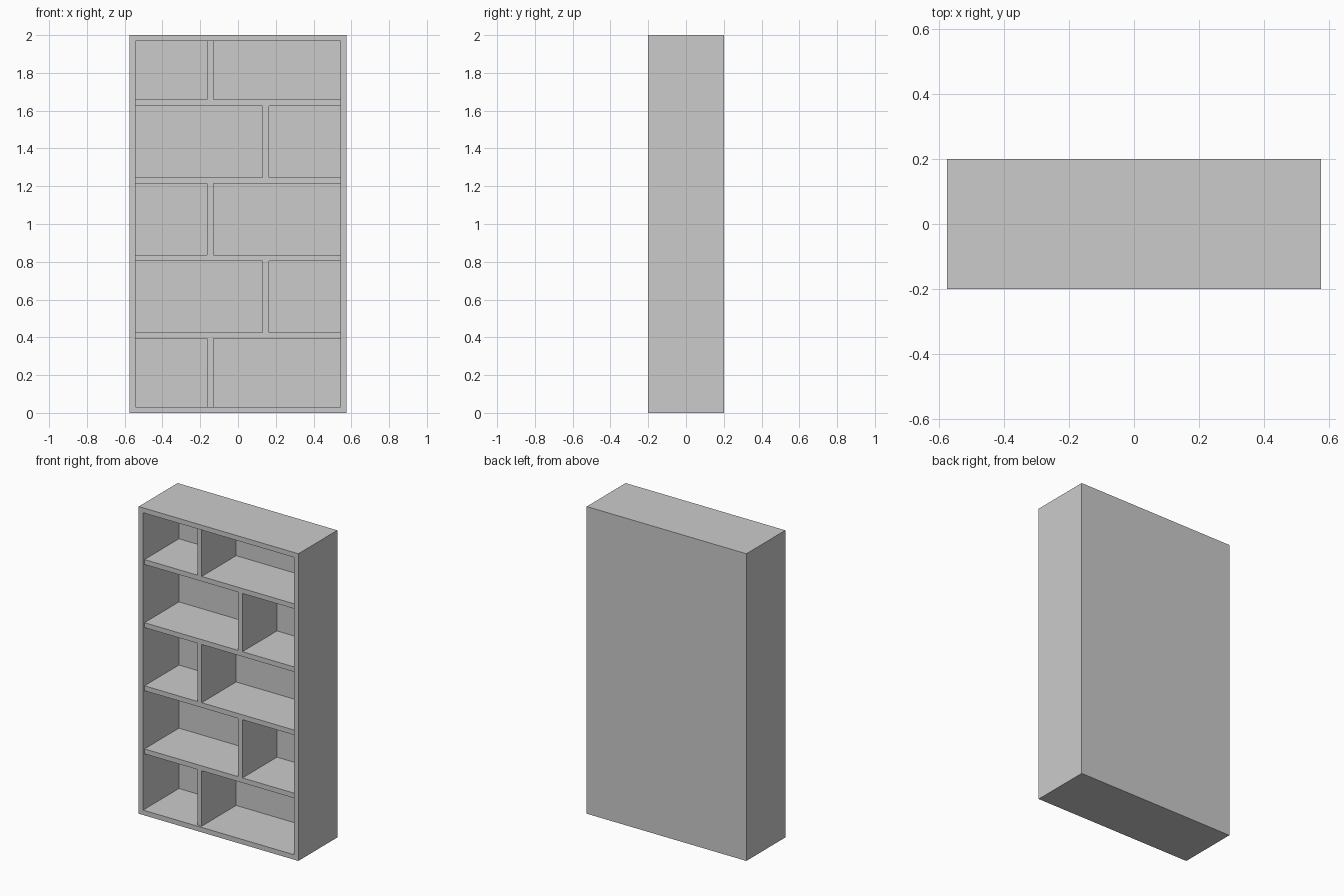
import bpy, bmesh
from mathutils import Vector

if "Cube" in bpy.data.objects:
    bpy.data.objects.remove(bpy.data.objects["Cube"])

W, D, H = 1.15, 0.40, 2.0     # overall size
T = 0.032                     # board thickness
RECESS = 0.014                # shelves sit back from the front edge
SHELF_Z = [0.409, 0.820, 1.231, 1.642]
DIVIDER_X = 0.147


def make_box(bm, lo, hi):
    geom = bmesh.ops.create_cube(bm, size=1)
    lo, hi = Vector(lo), Vector(hi)
    for v in geom["verts"]:
        v.co = Vector(((v.co[i] + 0.5) * (hi[i] - lo[i]) + lo[i]) for i in range(3))


def finish(name, bm):
    mesh = bpy.data.meshes.new(name)
    bm.to_mesh(mesh)
    bm.free()
    obj = bpy.data.objects.new(name, mesh)
    bpy.context.collection.objects.link(obj)
    return obj


def board(name, lo, hi):
    bm = bmesh.new()
    make_box(bm, lo, hi)
    return finish(name, bm)


# Carcass: one box, front face inset and pushed in to leave the back panel
bm = bmesh.new()
make_box(bm, (-W / 2, -D / 2, 0), (W / 2, D / 2, H))
bm.normal_update()
front = next(f for f in bm.faces if f.normal.y < -0.9)
bmesh.ops.inset_region(bm, faces=[front], thickness=T, use_even_offset=True)
pushed = bmesh.ops.extrude_discrete_faces(bm, faces=[front])["faces"][0]
bmesh.ops.translate(bm, verts=pushed.verts, vec=(0, D - T, 0))
bmesh.ops.recalc_face_normals(bm, faces=bm.faces)
finish("bookcase_carcass", bm)

y0, y1 = -D / 2 + RECESS, D / 2 - T
inner = W / 2 - T

# Shelves
for i, z in enumerate(SHELF_Z):
    board(f"shelf_{i + 1}", (-inner, y0, z - T / 2), (inner, y1, z + T / 2))

# Upright dividers, alternating left and right
floors = [T] + [z + T / 2 for z in SHELF_Z]
ceilings = [z - T / 2 for z in SHELF_Z] + [H - T]
for i, (lo, hi) in enumerate(zip(floors, ceilings)):
    x = DIVIDER_X if i % 2 else -DIVIDER_X
    board(f"divider_{i + 1}", (x - T / 2, y0, lo), (x + T / 2, y1, hi))
